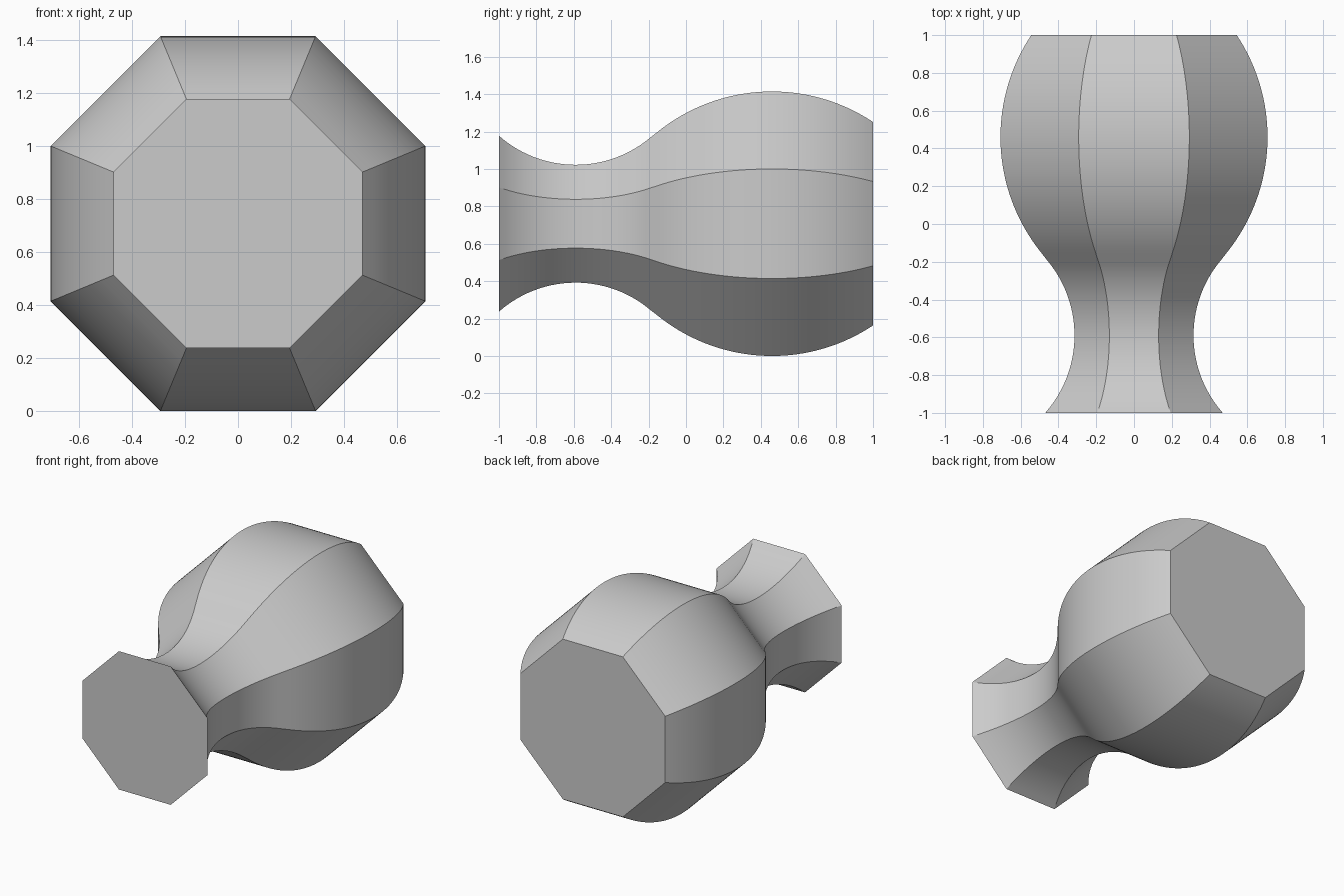
import bpy, bmesh, math

if "Cube" in bpy.data.objects:
    bpy.data.objects.remove(bpy.data.objects["Cube"])

SIDES = 8
STEPS = 64
AXIS_Z = 0.707          # half of the body's full height


def apothem(y):
    """Profile of two tangent arcs: concave neck, then convex belly."""
    if y < -0.18:
        return 0.315 + 0.62 - math.sqrt(0.62 ** 2 - (y + 0.59) ** 2)
    return 0.707 - 0.975 + math.sqrt(0.975 ** 2 - (y - 0.46) ** 2)


# Octagonal rings swept along y, with flats at top, bottom and sides
bm = bmesh.new()
rings = []
for i in range(STEPS + 1):
    y = -1 + 2 * i / STEPS
    radius = apothem(y) / math.cos(math.pi / SIDES)
    ring = []
    for k in range(SIDES):
        a = 2 * math.pi * (k + 0.5) / SIDES
        ring.append(bm.verts.new((radius * math.cos(a), y, AXIS_Z + radius * math.sin(a))))
    rings.append(ring)

# Side walls
for r0, r1 in zip(rings, rings[1:]):
    for k in range(SIDES):
        n = (k + 1) % SIDES
        bm.faces.new((r0[k], r0[n], r1[n], r1[k]))

# Flat end caps
bm.faces.new(rings[0])
bm.faces.new(rings[-1])
bmesh.ops.recalc_face_normals(bm, faces=bm.faces[:])

mesh = bpy.data.meshes.new("octagonal_vase")
bm.to_mesh(mesh)
bm.free()
vase = bpy.data.objects.new("octagonal_vase", mesh)
bpy.context.collection.objects.link(vase)

# Smooth along the profile, crisp at the octagon corners and caps
bpy.context.view_layer.objects.active = vase
vase.select_set(True)
bpy.ops.object.shade_smooth_by_angle(angle=math.radians(20))
